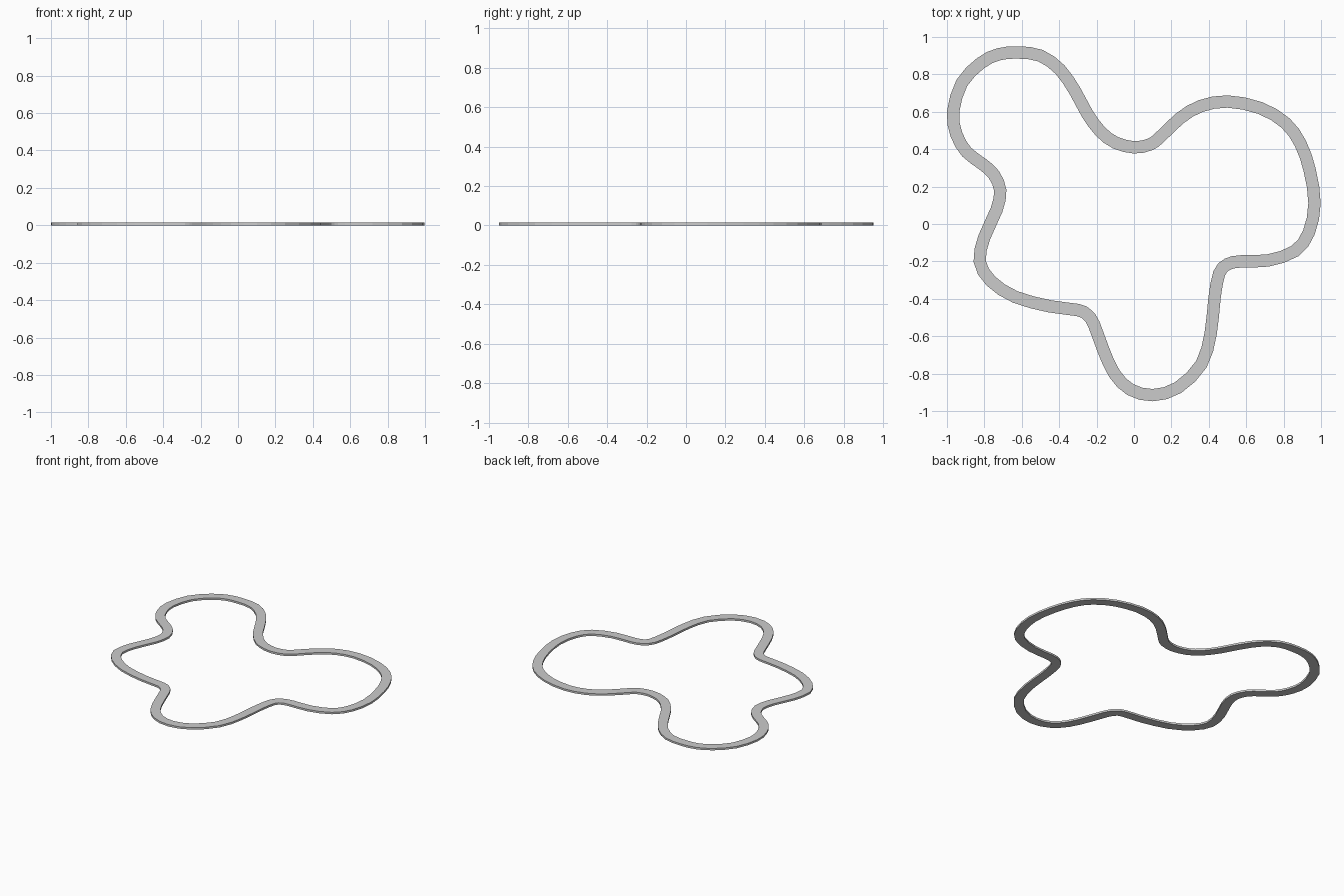
import bpy, bmesh
from mathutils import Vector

if "Cube" in bpy.data.objects:
    bpy.data.objects.remove(bpy.data.objects["Cube"])

HALF_WIDTH, HEIGHT, STEPS = 0.033, 0.014, 2

# centreline of the circuit, clockwise from the top left lobe
PATH = [
    (-.62, .917), (-.50, .90), (-.395, .825), (-.315, .71), (-.25, .59),
    (-.18, .495), (-.10, .435), (0, .41), (.085, .425), (.14, .465),
    (.245, .565), (.355, .63), (.50, .655), (.675, .62), (.81, .54),
    (.89, .43), (.94, .285), (.965, .11), (.935, -.045), (.86, -.145),
    (.715, -.195), (.57, -.20), (.50, -.215), (.455, -.265), (.43, -.40),
    (.41, -.585), (.36, -.75), (.235, -.875), (.10, -.915), (-.02, -.885),
    (-.105, -.80), (-.165, -.67), (-.215, -.535), (-.25, -.485), (-.30, -.46),
    (-.45, -.44), (-.635, -.39), (-.765, -.305), (-.825, -.20), (-.80, -.07),
    (-.735, .075), (-.715, .18), (-.75, .265), (-.81, .32), (-.895, .385),
    (-.95, .48), (-.967, .60), (-.92, .755), (-.82, .86), (-.725, .907),
]


def smooth_loop(points, steps):
    """Closed Catmull-Rom spline through the points."""
    p = [Vector(q) for q in points]
    n, out = len(p), []
    for i in range(n):
        a, b, c, d = p[i - 1], p[i], p[(i + 1) % n], p[(i + 2) % n]
        for s in range(steps):
            t = s / steps
            out.append(0.5 * (2 * b + (c - a) * t + (2 * a - 5 * b + 4 * c - d) * t ** 2
                              + (3 * b - a - 3 * c + d) * t ** 3))
    return out


# sweep a thin rectangular section along the loop
loop = smooth_loop(PATH, STEPS)
count = len(loop)
bm = bmesh.new()
rings = []
for i, c in enumerate(loop):
    t = (loop[(i + 1) % count] - loop[i - 1]).normalized()
    side = Vector((-t.y, t.x)) * HALF_WIDTH
    rings.append([bm.verts.new((c.x + k * side.x, c.y + k * side.y, z))
                  for k, z in ((1, 0), (-1, 0), (-1, HEIGHT), (1, HEIGHT))])
for i in range(count):
    a, b = rings[i], rings[(i + 1) % count]
    for j in range(4):
        k = (j + 1) % 4
        bm.faces.new((a[j], a[k], b[k], b[j]))
bmesh.ops.recalc_face_normals(bm, faces=bm.faces)

mesh = bpy.data.meshes.new("track")
bm.to_mesh(mesh)
bm.free()
track = bpy.data.objects.new("track", mesh)
bpy.context.collection.objects.link(track)
